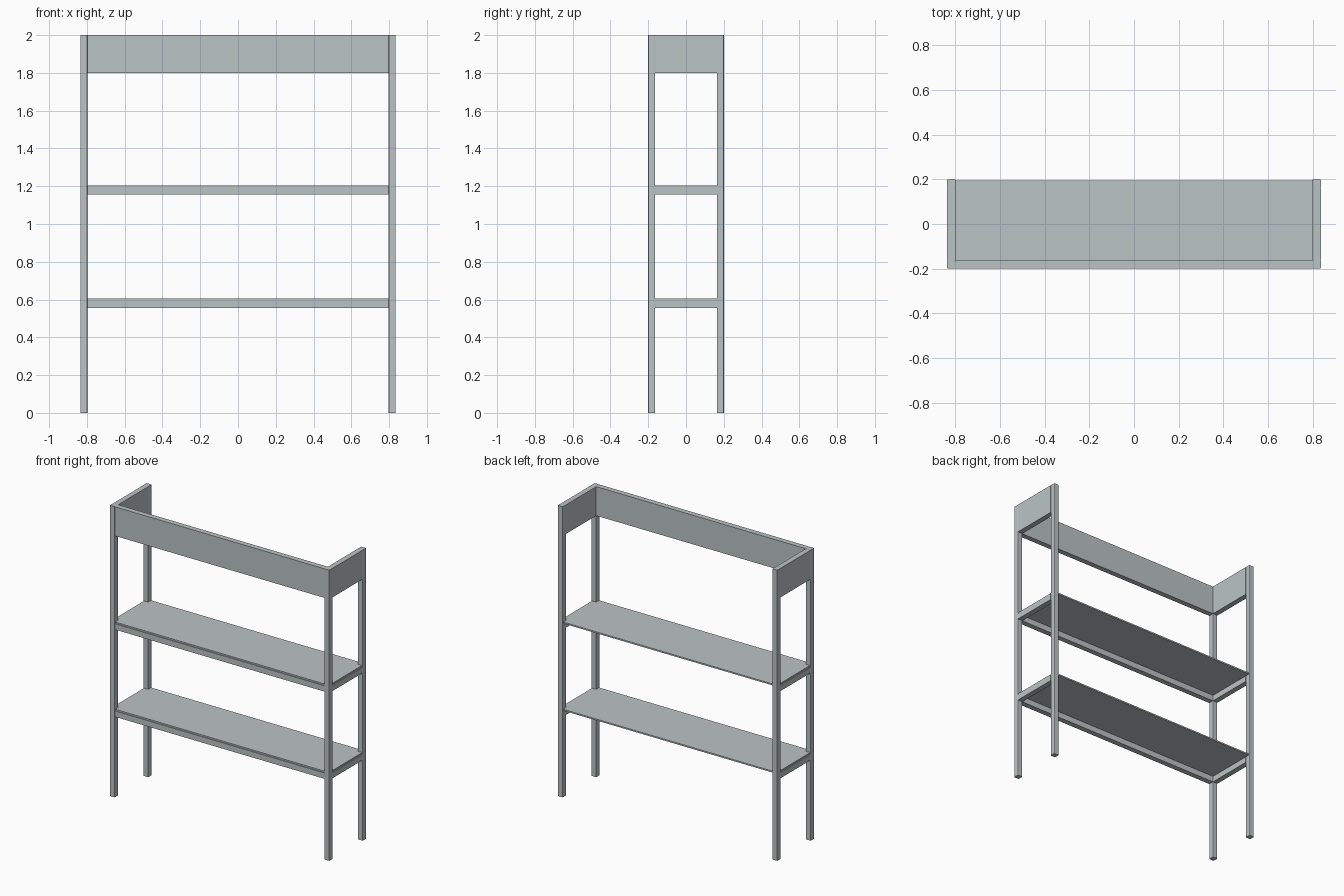
import bpy, bmesh

if "Cube" in bpy.data.objects:
    bpy.data.objects.remove(bpy.data.objects["Cube"])

grey = bpy.data.materials.new("light grey metal")
grey.diffuse_color = (0.50, 0.55, 0.56, 1)
grey.use_nodes = True
grey.node_tree.nodes["Principled BSDF"].inputs["Base Color"].default_value = grey.diffuse_color

X, Y, T = 0.835, 0.2, 0.037   # half width, half depth, post thickness


def box(name, x0, x1, y0, y1, z0, z1, round_upright=0.0):
    bm = bmesh.new()
    bmesh.ops.create_cube(bm, size=1)
    for v in bm.verts:
        v.co.x = x1 if v.co.x > 0 else x0
        v.co.y = y1 if v.co.y > 0 else y0
        v.co.z = z1 if v.co.z > 0 else z0
    if round_upright:
        edges = [e for e in bm.edges
                 if abs(e.verts[0].co.z - e.verts[1].co.z) > 0.1]
        bmesh.ops.bevel(bm, geom=edges, offset=round_upright, segments=2,
                        profile=0.5, affect='EDGES')
    me = bpy.data.meshes.new(name)
    bm.to_mesh(me)
    bm.free()
    me.materials.append(grey)
    ob = bpy.data.objects.new(name, me)
    bpy.context.collection.objects.link(ob)
    return ob


# Posts, slightly rounded
for side, s in (("left", -1), ("right", 1)):
    xs = sorted((s * X, s * (X - T)))
    box(f"front_post_{side}", *xs, -Y, -Y + T, 0, 2, 0.004)
    box(f"back_post_{side}", *xs, Y - T, Y, 0, 2, 0.004)
    # Deep side panel at the top
    box(f"top_side_panel_{side}", *xs, -Y + T, Y - T, 1.8, 2)

# Deep front panel at the top
box("top_front_panel", -X + T, X - T, -Y, -Y + T, 1.8, 2)

# Shelf levels: front rail, side rails and a thin board, open at the back
for i, z in enumerate((0.595, 1.195), 1):
    box(f"front_rail_{i}", -X + T, X - T, -Y, -Y + T, z - 0.04, z)
    for side, s in (("left", -1), ("right", 1)):
        xs = sorted((s * X, s * (X - T)))
        box(f"side_rail_{side}_{i}", *xs, -Y + T, Y - T, z - 0.04, z)
    # Board notched around the posts: wide middle and narrower full-depth part
    box(f"shelf_board_{i}", -X + T, X - T, -Y + 0.005, Y - 0.005, z, z + 0.01)
    for side, s in (("left", -1), ("right", 1)):
        xs = sorted((s * (X - 0.005), s * (X - T)))
        box(f"shelf_end_{side}_{i}", *xs, -Y + T, Y - T, z, z + 0.01)
